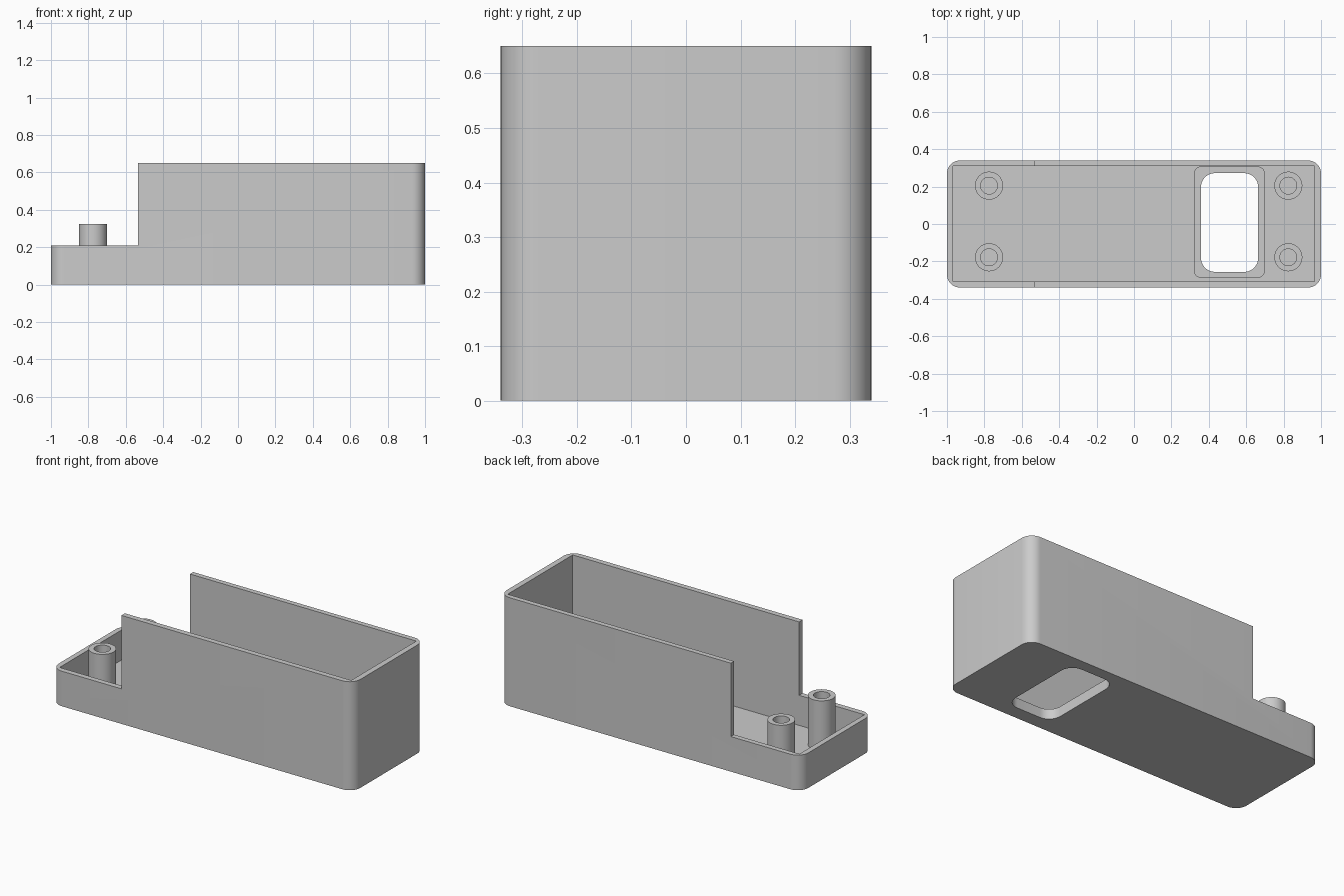
import bpy, bmesh, math

if "Cube" in bpy.data.objects:
    bpy.data.objects.remove(bpy.data.objects["Cube"])

grey = bpy.data.materials.new("plain grey plastic")
grey.use_nodes = True
colour = (0.6, 0.6, 0.6, 1)
grey.diffuse_color = colour
grey.node_tree.nodes["Principled BSDF"].inputs["Base Color"].default_value = colour


def rounded_block(name, x0, x1, y0, y1, z0, z1, radius=0.0, steps=10):
    """Upright block whose vertical corners are rounded."""
    corners = [(x1, y1, -1, -1), (x0, y1, 1, -1), (x0, y0, 1, 1), (x1, y0, -1, 1)]
    bm = bmesh.new()
    ring = []
    for i, (x, y, sx, sy) in enumerate(corners):
        for k in range(steps + 1 if radius else 1):
            a = math.pi / 2 * (i + k / steps)
            ring.append(bm.verts.new((x + sx * radius + radius * math.cos(a),
                                      y + sy * radius + radius * math.sin(a), z0)))
    base = bm.faces.new(ring)
    top = bmesh.ops.extrude_face_region(bm, geom=[base])["geom"]
    bmesh.ops.translate(bm, vec=(0, 0, z1 - z0),
                        verts=[v for v in top if isinstance(v, bmesh.types.BMVert)])
    bmesh.ops.recalc_face_normals(bm, faces=bm.faces)
    return finish(name, bm)


def tube(name, x, y, z0, z1, outer, inner, bottom, sides=40):
    """Standing post with a blind hole in its top."""
    bm = bmesh.new()
    path = [(0, z0), (outer, z0), (outer, z1), (inner, z1), (inner, bottom), (0, bottom)]
    verts = [bm.verts.new((x + r, y, z)) for r, z in path]
    edges = [bm.edges.new(pair) for pair in zip(verts, verts[1:])]
    bmesh.ops.spin(bm, geom=verts + edges, cent=(x, y, 0), axis=(0, 0, 1),
                   angle=math.tau, steps=sides)
    bmesh.ops.remove_doubles(bm, verts=bm.verts, dist=0.0001)
    bmesh.ops.recalc_face_normals(bm, faces=bm.faces)
    return finish(name, bm)


def finish(name, bm):
    mesh = bpy.data.meshes.new(name)
    bm.to_mesh(mesh)
    bm.free()
    mesh.materials.append(grey)
    obj = bpy.data.objects.new(name, mesh)
    bpy.context.collection.objects.link(obj)
    return obj


def cut(obj, *cutters):
    for cutter in cutters:
        mod = obj.modifiers.new("cut", "BOOLEAN")
        mod.operation, mod.solver, mod.object = "DIFFERENCE", "EXACT", cutter
        bpy.context.view_layer.objects.active = obj
        bpy.ops.object.modifier_apply(modifier=mod.name)


floor = 0.03

# Tray with a square-cornered cavity and one lowered end
tray = rounded_block("tray", -1, 1, -0.34, 0.34, 0, 0.65, 0.07)
cavity = rounded_block("cavity_cutter", -0.968, 0.966, -0.307, 0.309, floor, 1)
low_end = rounded_block("low_end_cutter", -2, -0.535, -1, 1, 0.21, 1)

# Raised collar around the floor window
collar = rounded_block("window_collar", 0.32, 0.70, -0.288, 0.308, floor - 0.01, 0.06, 0.04)
window = rounded_block("window_cutter", 0.358, 0.664, -0.256, 0.272, -0.5, 0.5, 0.075)

cut(tray, cavity, low_end, window)
cut(collar, window)
for cutter in (cavity, low_end, window):
    bpy.data.objects.remove(cutter)

# Four screw posts
posts = []
for end, x in (("right", -0.775), ("left", 0.825)):
    for side, y in (("front", -0.178), ("back", 0.205)):
        posts.append(tube(f"{side}_{end}_screw_post", x, y, floor - 0.01, 0.325,
                          0.075, 0.045, floor + 0.002))

# Smooth rounded corners, crisp edges
bpy.ops.object.select_all(action="DESELECT")
for obj in [tray, collar] + posts:
    obj.select_set(True)
bpy.context.view_layer.objects.active = tray
bpy.ops.object.shade_smooth_by_angle(angle=math.radians(30))
